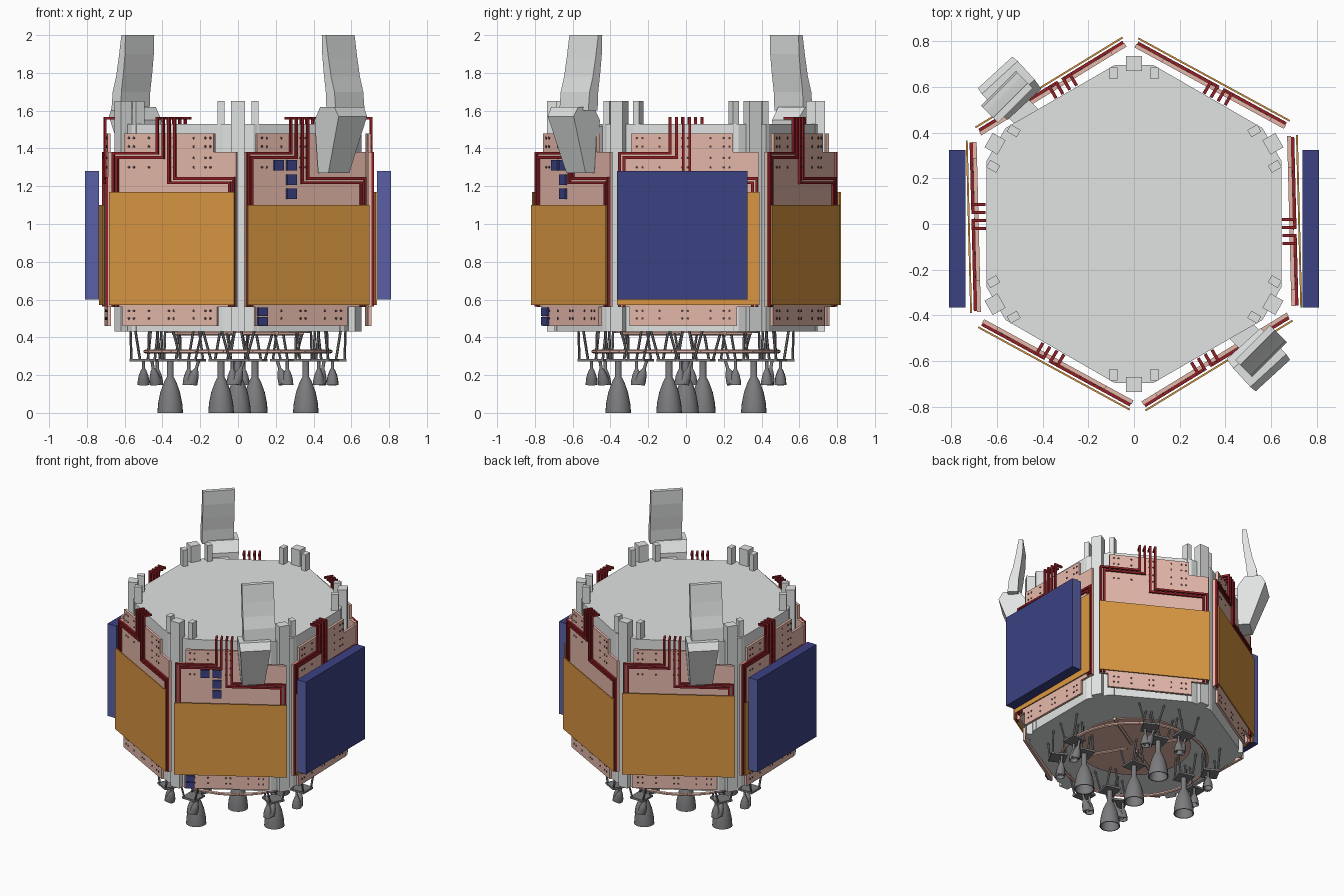
import bpy, bmesh, math
from mathutils import Vector, Matrix

if "Cube" in bpy.data.objects:
    bpy.data.objects.remove(bpy.data.objects["Cube"])


def material(name, r, g, b):
    m = bpy.data.materials.new(name)
    m.diffuse_color = (r, g, b, 1)
    m.use_nodes = True
    m.node_tree.nodes["Principled BSDF"].inputs["Base Color"].default_value = m.diffuse_color
    return m


GREY = material("light grey", .75, .77, .76)
DARK = material("engine grey", .2, .2, .21)
PINK = material("pale copper", .78, .48, .40)
ORANGE = material("gold foil", .70, .31, .055)
BLUE = material("deep blue", .043, .052, .225)
EDGE = material("edge blue", .10, .115, .38)
RED = material("dark red", .29, .014, .02)
BOLT = material("bolt brown", .09, .05, .05)


def finish(name, bm, mat, smooth=False):
    bmesh.ops.recalc_face_normals(bm, faces=bm.faces[:])
    me = bpy.data.meshes.new(name)
    bm.to_mesh(me)
    bm.free()
    me.materials.append(mat)
    ob = bpy.data.objects.new(name, me)
    bpy.context.collection.objects.link(ob)
    if smooth:
        bpy.context.view_layer.objects.active = ob
        bpy.ops.object.select_all(action='DESELECT')
        ob.select_set(True)
        bpy.ops.object.shade_smooth_by_angle(angle=math.radians(35))
    return ob


def side(deg, t, d, z, tilt=0):
    """Point on a side: t along the face, d outwards, z up; tilt skews the face slightly."""
    a = math.radians(deg)
    d -= tilt * t
    return Vector((d * math.cos(a) - t * math.sin(a), d * math.sin(a) + t * math.cos(a), z))


def prism(bm, lower, upper):
    """Solid between two matching loops."""
    lo = [bm.verts.new(p) for p in lower]
    hi = [bm.verts.new(p) for p in upper]
    n = len(lo)
    bm.faces.new(lo)
    bm.faces.new(hi)
    for i in range(n):
        bm.faces.new((lo[i], lo[(i + 1) % n], hi[(i + 1) % n], hi[i]))


def box(bm, deg, t, d, z, tilt=0):
    loop = [(t[0], d[0]), (t[1], d[0]), (t[1], d[1]), (t[0], d[1])]
    prism(bm, [side(deg, a, b, z[0], tilt) for a, b in loop],
          [side(deg, a, b, z[1], tilt) for a, b in loop])


def rod(bm, a, b, r, n=6):
    a, b = Vector(a), Vector(b)
    mat = Matrix.Translation((a + b) / 2) @ (b - a).to_track_quat('Z', 'Y').to_matrix().to_4x4()
    bmesh.ops.create_cone(bm, cap_ends=True, segments=n, radius1=r, radius2=r,
                          depth=(b - a).length, matrix=mat)


def lathe(bm, profile, mat, n=20):
    rings = [[bm.verts.new(mat @ Vector((r * math.cos(2 * math.pi * i / n),
                                         r * math.sin(2 * math.pi * i / n), z)))
              for i in range(n)] for r, z in profile]
    for p, q in zip(rings, rings[1:]):
        for i in range(n):
            bm.faces.new((p[i], p[(i + 1) % n], q[(i + 1) % n], q[i]))
    bm.faces.new(rings[0])
    bm.faces.new(rings[-1])


# Hull: hexagon with cut corners
bm = bmesh.new()
outline = [(k * 60, s * .277) for k in range(6) for s in (-1, 1)]
prism(bm, [side(a, t, .645, .43) for a, t in outline], [side(a, t, .645, 1.53) for a, t in outline])
finish("hull", bm, GREY)

# Corner posts: one wide and two narrow at each corner
bm = bmesh.new()
for k in range(6):
    a = 30 + 60 * k
    box(bm, a, (-.036, .036), (.67, .735), (.43, 1.65))
    for s in (-1, 1):
        box(bm, a, (s * .09 - .018, s * .09 + .018), (.635, .685), (.43, 1.65))
finish("corner_posts", bm, GREY)

# Side panels, bolts, foil sheets and pipes on all six sides, each skewed a little
TILT = .025
panels, bolts, foil, pipes = (bmesh.new() for _ in range(4))
shape = [(-.30, .46), (.27, .46), (.27, .56), (.385, .56), (.385, 1.38),
         (.25, 1.38), (.25, 1.48), (-.29, 1.48), (-.29, 1.38), (-.36, 1.38), (-.36, .56), (-.30, .56)]
for k in range(6):
    a = 60 * k
    prism(panels, [side(a, t, .680, z, TILT) for t, z in shape],
          [side(a, t, .698, z, TILT) for t, z in shape])
    for z in (.5, .54, 1.30, 1.35, 1.41, 1.455):
        for t in (-.26, -.23, -.14, -.02, .01, .13, .20, .23):
            rod(bolts, side(a, t, .692, z, TILT), side(a, t, .701, z, TILT), .007)
    box(foil, a, (-.365, .39), (.719, .727), (.57, 1.10 if k % 2 else 1.17), TILT)
    for t, zb, end in ((-.085, 1.375, -.35), (-.05, 1.352, -.328), (-.015, 1.218, .352), (.02, 1.241, .375)):
        path = [(t, .655, 1.56), (t, .704, 1.56), (t, .704, zb), (end, .704, zb), (end, .704, .57)]
        for p, q in zip(path, path[1:]):
            rng = [(min(u, v) - .007, max(u, v) + .007) for u, v in zip(p, q)]
            box(pipes, a, *rng, TILT)
finish("side_panels", panels, PINK)
finish("panel_bolts", bolts, BOLT)
finish("foil_sheets", foil, ORANGE)
finish("coolant_pipes", pipes, RED)

# Large equipment boxes on left and right, with lighter upright edges
for name, a, t in (("right_box", 0, (-.365, .325)), ("left_box", 180, (-.325, .365))):
    bm = bmesh.new()
    box(bm, a, t, (.737, .81), (.60, 1.28))
    ob = finish(name, bm, BLUE)
    ob.data.materials.append(EDGE)
    for f in ob.data.polygons:
        f.material_index = int(abs(f.normal.y) > .9)

# Small sensor tiles on one front side
bm = bmesh.new()
for t, z in ((-.16, 1.31), (-.08, 1.31), (-.08, 1.235), (-.08, 1.16), (-.26, .535), (-.26, .485)):
    h = .028 if z > 1 else .022
    box(bm, 300, (t - .03, t + .03), (.69, .711), (z - h, z + h), TILT)
finish("sensor_tiles", bm, BLUE)

# Two upright grapple arms: curved blade above a tapered foot
blade = [(.735, 2), (.765, 2), (.785, 1.88), (.805, 1.78), (.83, 1.70), (.84, 1.60),
         (.77, 1.60), (.765, 1.70), (.75, 1.80), (.738, 1.90)]
foot = [(.71, 1.55), (.76, 1.62), (.87, 1.62), (.90, 1.57), (.79, 1.27), (.71, 1.27)]
for name, a in (("front_arm", -45), ("back_arm", 135)):
    bm = bmesh.new()
    for off, prof, w in ((0, blade, lambda z: .108), (-2.5, foot, lambda z: .075 + (z - 1.27) * .09)):
        prism(bm, [side(a + off, -w(z), d, z) for d, z in prof],
              [side(a + off, w(z), d, z) for d, z in prof])
    box(bm, a, (-.06, .06), (.64, .73), (1.30, 1.52))
    finish(name, bm, GREY)

# Underside: copper disc, raised ring and flat spokes
bm = bmesh.new()
lathe(bm, [(.38, .424), (.38, .432)], Matrix(), 40)
n = 40
for i in range(n):
    rod(bm, side(i * 360 / n, 0, .49, .325), side((i + 1) * 360 / n, 0, .49, .325), .011)
for k in range(4):
    rod(bm, side(k * 90 + 31, 0, .05, .422), side(k * 90 + 31, 0, .40, .422), .012)
finish("underside_plumbing", bm, PINK)

# Engines: five large bells, eight thruster pairs, mounting plates and struts
BELL = [(.018, .285), (.018, .19), (.032, .165), (.052, .11), (.064, .05), (.068, 0),
        (.062, 0), (.046, .11), (.012, .16)]
bells, thrusters, mounts = bmesh.new(), bmesh.new(), bmesh.new()


def mount(a, d, w):
    box(mounts, a, (-w, w), (d - w, d + w), (.272, .286))
    for s in (-1, 1):
        for e in (-1, 1):
            rod(mounts, side(a, s * w * .8, d + e * w * .8, .28),
                side(a, s * w * (1.6 if e > 0 else .3), d + e * w * .9, .44), .007)


for a, d in [(0, 0)] + [(-14 + 90 * k, .37) for k in range(4)]:
    lathe(bells, BELL, Matrix.Translation(side(a, 0, d, 0)), 24)
    mount(a, d, .055)
for k in range(4):
    for off in (0, -28):
        a = 90 * k + off
        mount(a, .52, .055)
        for t, lean in ((-.03, .0), (.03, .35)):
            axis = Matrix.Rotation(lean, 4, side(a, 0, -1, 0).normalized())
            m = Matrix.Translation(side(a, t, .50, .275)) @ axis
            lathe(thrusters, [(r * .47, z * .45 - .128) for r, z in BELL], m, 14)
finish("main_engine_bells", bells, DARK, True)
finish("small_thrusters", thrusters, DARK, True)
finish("engine_mounts", mounts, DARK)
